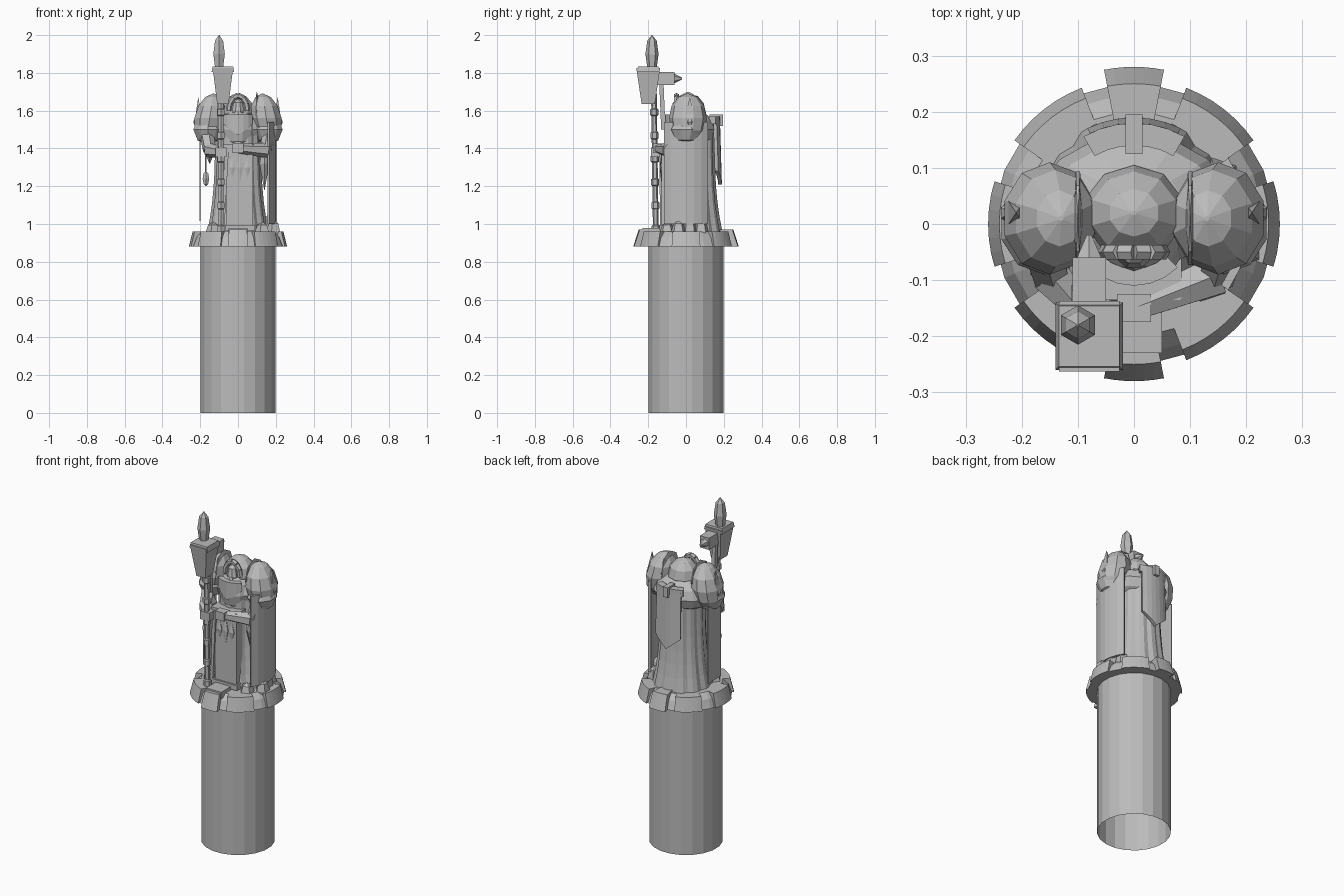
import bpy
import bmesh
from math import sin, cos, pi, radians
from mathutils import Vector

cube = bpy.data.objects.get("Cube")
if cube:
    bpy.data.objects.remove(cube, do_unlink=True)

GREY = (0.5, 0.5, 0.5, 1)
stone = bpy.data.materials.new("grey_stone")
stone.use_nodes = True
stone.diffuse_color = GREY
stone.node_tree.nodes["Principled BSDF"].inputs["Base Color"].default_value = GREY

SIDES = {"right": -1, "left": 1}
COLUMN_RADIUS = 0.2
COLUMN_TOP = 0.88
FLOOR = 0.96
CHEST = 1.5
STAFF = Vector((-0.09, -0.16, FLOOR))
STAFF_TOP = Vector((-0.09, -0.17, 1.7))


def skin(name, loops, open_bottom=False):
    """Join closed loops of points into one surface with capped ends."""
    bm = bmesh.new()
    rows = [[bm.verts.new(point) for point in loop] for loop in loops]
    for lower, upper in zip(rows, rows[1:]):
        for i in range(len(lower)):
            bm.faces.new((lower[i - 1], lower[i], upper[i], upper[i - 1]))
    if not open_bottom:
        bm.faces.new(rows[0])
    bm.faces.new(rows[-1])
    bmesh.ops.recalc_face_normals(bm, faces=bm.faces)
    mesh = bpy.data.meshes.new(name)
    bm.to_mesh(mesh)
    bm.free()
    mesh.materials.append(stone)
    part = bpy.data.objects.new(name, mesh)
    bpy.context.collection.objects.link(part)


def ellipse(centre, rx, ry, sides, folds=0, depth=0):
    points = []
    for i in range(sides):
        angle = 2 * pi * (i + 0.5) / sides
        swell = 1 + depth * cos(folds * angle)
        points.append(Vector(centre) + Vector((rx * cos(angle), ry * sin(angle), 0)) * swell)
    return points


def spindle(name, centre, size, sides=6, steps=2, lean=0):
    """Gem with two steps, faceted egg with more; size holds half extents."""
    loops = []
    for i in range(steps + 1):
        angle = pi * i / steps
        girth = max(sin(angle), 0.05)
        rise = -cos(angle)
        middle = Vector(centre) + Vector((lean * rise, 0, size[2] * rise))
        loops.append(ellipse(middle, size[0] * girth, size[1] * girth, sides))
    skin(name, loops)


def block(name, centre, size, top=1):
    """Box with full extents, its upper face scaled by top."""
    loops = []
    for end, scale in ((-1, 1), (1, top)):
        loops.append([Vector(centre) + Vector((u * size[0] * scale, v * size[1] * scale, end * size[2])) / 2
                      for u, v in ((-1, -1), (1, -1), (1, 1), (-1, 1))])
    skin(name, loops)


def rod(name, start, end, radius, end_radius, sides=6):
    start, end = Vector(start), Vector(end)
    turn = (end - start).to_track_quat("Z", "Y")
    loops = []
    for place, size in ((start, radius), (end, end_radius)):
        loops.append([place + turn @ point for point in ellipse((0, 0, 0), size, size, sides)])
    skin(name, loops)


def curved_plate(name, facing, half_angle, radius, thickness, low, high, lean=0, tail=0):
    """Plate bent round the axis; lean draws its top inward, tail points its hem."""
    loops = []
    steps = 6
    for i in range(steps + 1):
        across = 2 * i / steps - 1
        angle = radians(facing + half_angle * across)
        hem = low - tail * (1 - abs(across))
        inner, outer = radius - thickness, radius
        corners = ((inner, hem), (outer, hem), (outer - lean, high), (inner - lean, high))
        loops.append([(r * cos(angle), r * sin(angle), z) for r, z in corners])
    skin(name, loops)


# Column, open underneath, and its stepped plinth
skin("column", [ellipse((0, 0, z), COLUMN_RADIUS, COLUMN_RADIUS, 20) for z in (0, COLUMN_TOP)],
     open_bottom=True)
rim = COLUMN_RADIUS + 0.05
skin("plinth", [ellipse((0, 0, z), r, r, 24) for r, z in (
    (rim, COLUMN_TOP), (rim - 0.02, FLOOR - 0.03), (COLUMN_RADIUS, FLOOR))])
for i, facing in enumerate((0, 52, 128, 180, 232, 308)):
    curved_plate(f"plinth_block_{i}", facing, 17, rim + 0.01, 0.06, COLUMN_TOP, FLOOR, lean=0.02)
for name, facing in (("front", 270), ("back", 90)):
    curved_plate(f"{name}_plinth_key", facing, 11, rim + 0.03, 0.08, COLUMN_TOP, FLOOR + 0.01, lean=0.03)

# Robe flaring to the floor in folds, with a mantle over the back
robe = []
for i in range(8):
    up = i / 7
    girth = 0.12 + 0.04 * (1 - up) ** 3
    robe.append(ellipse((0, 0.03, FLOOR + 0.54 * up), girth, girth, 36, folds=12, depth=0.04))
skin("robe", robe)
spindle("mantle", (0, 0.04, CHEST), (0.17, 0.12, 0.1), sides=14, steps=6)

# Back banner with pointed tail, clasp bar and clasp
curved_plate("back_banner", 90, 26, 0.19, 0.02, 1.28, 1.55, lean=0.01, tail=0.07)
curved_plate("back_clasp_bar", 90, 30, 0.18, 0.04, 1.53, 1.57)
block("back_clasp", (0, 0.16, 1.55), (0.03, 0.07, 0.06))

# Tabard, emblem, belt and breast
block("tabard", (0.01, -0.1, 1.18), (0.14, 0.06, 0.43))
block("tabard_trim", (0.01, -0.11, 0.98), (0.16, 0.06, 0.03))
for i, offset in enumerate((-1, 0, 1)):
    spindle(f"emblem_point_{i}", (0.01 + 0.04 * offset, -0.13, 1.3), (0.02, 0.01, 0.08 - 0.03 * abs(offset)))
block("belt", (0, -0.07, 1.4), (0.17, 0.13, 0.04))
spindle("breast", (0, -0.01, CHEST), (0.1, 0.1, 0.12), sides=12, steps=6)
curved_plate("gorget", 270, 45, 0.11, 0.03, 1.53, 1.58, tail=0.06)

# Hooded head with brow, face and beard
spindle("hood", (0, 0.02, 1.59), (0.09, 0.085, 0.1), sides=10, steps=6)
brow = [(0.05 * cos(a), -0.05, 1.6 + 0.08 * sin(a)) for a in (pi * i / 6 for i in range(7))]
for i, (start, end) in enumerate(zip(brow, brow[1:])):
    rod(f"cowl_rim_{i}", start, end, 0.015, 0.015)
spindle("face", (0, -0.05, 1.6), (0.035, 0.03, 0.06), sides=8, steps=4)
spindle("beard", (0, -0.07, 1.56), (0.035, 0.02, 0.06))

# Layered shoulders, each with a crest fin, badge and stud
for side, s in SIDES.items():
    spindle(f"{side}_shoulder", (s * 0.15, 0.01, 1.56), (0.085, 0.1, 0.13), sides=10, steps=6, lean=-0.02 * s)
    spindle(f"{side}_shoulder_lower", (s * 0.16, 0, CHEST), (0.08, 0.09, 0.08), sides=10, steps=4)
    spindle(f"{side}_crest_fin", (s * 0.1, 0.01, 1.6), (0.01, 0.09, 0.1), sides=8, steps=4)
    spindle(f"{side}_badge", (s * 0.21, 0.02, 1.58), (0.02, 0.03, 0.09), sides=4)
    spindle(f"{side}_stud", (s * 0.22, 0.02, 1.54), (0.02, 0.02, 0.04))

# Side drapes: a broad curved one, and a thin sheet opposite
curved_plate("left_drape", 0, 35, 0.205, 0.015, 1, 1.54)
block("right_sheet", (-0.2, 0.02, 1.24), (0.005, 0.12, 0.45))
spindle("left_sleeve_drape", (0.14, -0.07, 1.32), (0.03, 0.04, 0.14))
spindle("right_sleeve_drape", (-0.15, -0.06, 1.4), (0.04, 0.06, 0.08))

# Arms bent in front, with both gauntlets near the staff
hands = {"right": (-0.09, -0.16, 1.38), "left": (0, -0.15, 1.4)}
for side, s in SIDES.items():
    elbow = (s * 0.15, -0.09, 1.39)
    rod(f"{side}_upper_arm", (s * 0.17, -0.02, CHEST), elbow, 0.04, 0.035)
    rod(f"{side}_forearm", elbow, hands[side], 0.04, 0.025)
    block(f"{side}_gauntlet", hands[side], (0.06, 0.05, 0.05))

# Hanging pouch on its cord
rod("pouch_cord", (-0.17, -0.06, 1.4), (-0.17, -0.06, 1.26), 0.005, 0.005)
spindle("pouch", (-0.17, -0.06, 1.24), (0.02, 0.02, 0.04), steps=4)

# Staff with evenly spaced collars, rear brace and ribbon
rod("staff", STAFF, STAFF_TOP, 0.015, 0.015)
for i in range(6):
    spindle(f"staff_collar_{i}", STAFF.lerp(STAFF_TOP, i / 6 + 0.02), (0.025, 0.025, 0.03), steps=3)
rod("staff_brace", (-0.1, -0.12, CHEST), (-0.1, -0.13, 1.74), 0.016, 0.016, sides=4)
rod("staff_ribbon", (-0.06, -0.13, 1.4), (-0.08, -0.13, FLOOR), 0.016, 0.01, sides=4)

# Hammer head, rear spike and flame finial
block("hammer_head", (-0.08, -0.2, 1.73), (0.06, 0.07, 0.19), top=1.8)
block("hammer_rim", (-0.08, -0.2, 1.82), (0.12, 0.12, 0.03), top=0.9)
block("hammer_neck", (-0.08, -0.12, 1.77), (0.06, 0.12, 0.07))
rod("rear_spike", (-0.08, -0.07, 1.77), (-0.08, -0.02, 1.77), 0.03, 0.005)
spindle("flame_finial", (-0.1, -0.18, 1.9), (0.035, 0.035, 0.1), steps=4)

# Rubble and front step at the feet
for i, (x, y, height) in enumerate(((0.17, 0.02, 0.1), (0.19, -0.04, 0.06), (0.15, 0.08, 0.07),
                                    (0.13, -0.1, 0.05), (-0.13, -0.08, 0.05))):
    spindle(f"rubble_{i}", (x, y, FLOOR), (0.04, 0.04, height), sides=5, steps=4)
block("front_step", (0, -0.18, FLOOR), (0.1, 0.1, 0.04))
